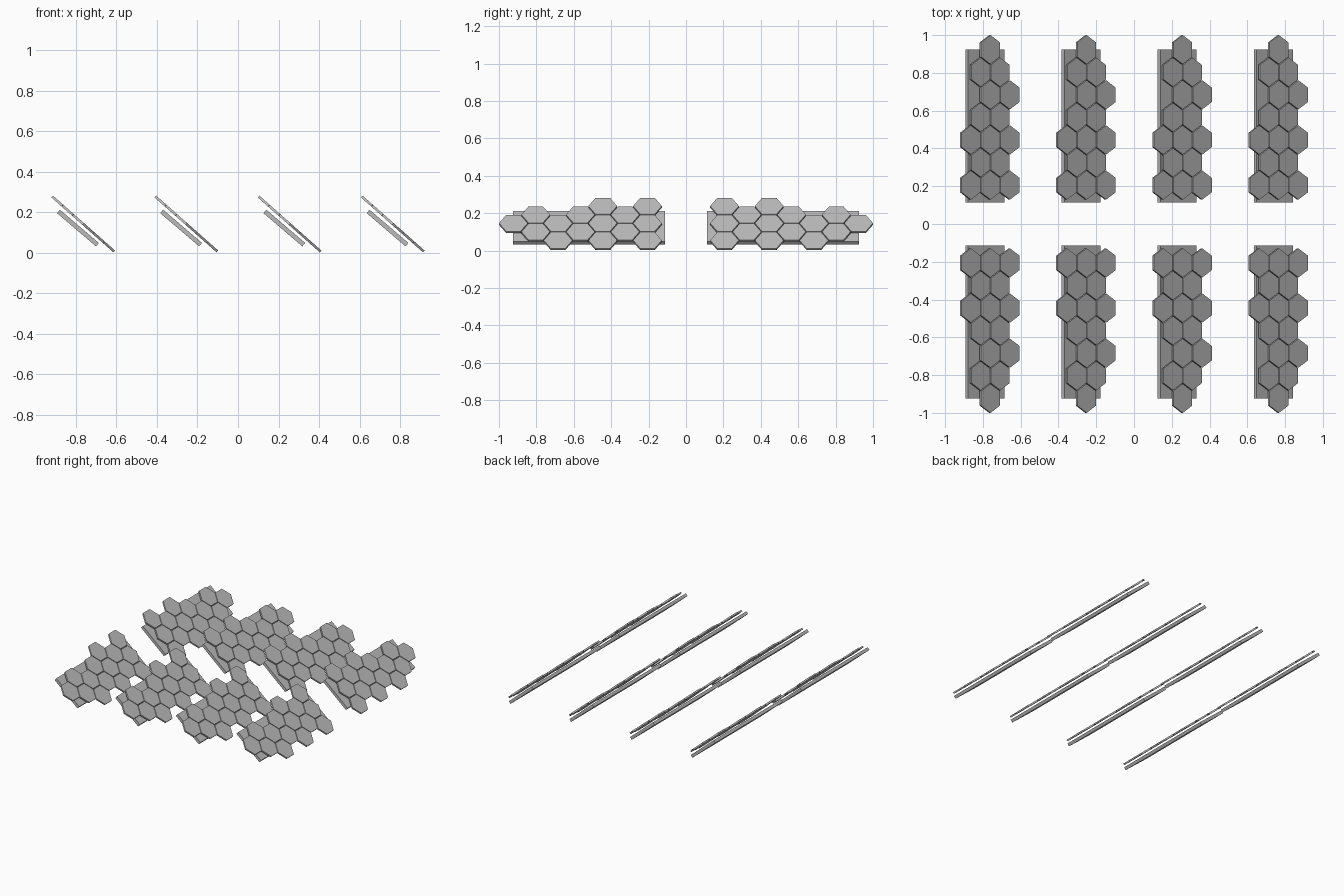
import bpy
import bmesh
import math
from mathutils import Matrix, Vector

cube = bpy.data.objects.get("Cube")
if cube:
    bpy.data.objects.remove(cube, do_unlink=True)

# Single flat grey
grey = bpy.data.materials.new("mid_grey")
grey.use_nodes = True
colour = (0.5, 0.5, 0.5, 1)
grey.diffuse_color = colour
grey.node_tree.nodes["Principled BSDF"].inputs["Base Color"].default_value = colour

RADIUS, THICK = 0.0768, 0.012
ROW = 0.1195                      # spacing of tile rows along y
COLUMN = ROW * 2 / math.sqrt(3)   # spacing of tiles down the slope
FIRST_ROW = 0.206
TILT = math.radians(41.5)
BAR_TILT = math.radians(40.5)

# Tile offsets down the slope, row by row from the middle outwards
ROWS = [(-1, 0, 1), (-.5, .5), (-1, 0, 1), (-.5, .5), (0, 1), (-.5, .5), (0,)]


def finish(bm, name, tilt, location):
    mesh = bpy.data.meshes.new(name)
    bmesh.ops.recalc_face_normals(bm, faces=bm.faces)
    bm.to_mesh(mesh)
    bm.free()
    mesh.materials.append(grey)
    obj = bpy.data.objects.new(name, mesh)
    obj.location = location
    obj.rotation_euler = (0, tilt, 0)
    bpy.context.collection.objects.link(obj)


def hex_tiles(name, x, side):
    bm = bmesh.new()
    for i, row in enumerate(ROWS):
        for offset in row:
            centre = Vector((offset * COLUMN, side * (FIRST_ROW + i * ROW), 0))
            # Corners point along y
            bmesh.ops.create_cone(
                bm, cap_ends=True, segments=6, radius1=RADIUS, radius2=RADIUS,
                depth=THICK, matrix=Matrix.Translation(centre))
    # Make sure the corners, not the flats, lie on the y axis
    finish(bm, name, TILT, (x, 0, 0.142))


def backing_bar(name, x, side):
    bm = bmesh.new()
    size = Matrix.Diagonal((0.252, 0.811, 0.022, 1))
    bmesh.ops.create_cube(
        bm, size=1, matrix=Matrix.Translation((0, side * 0.5185, 0)) @ size)
    finish(bm, name, BAR_TILT, (x - 0.026, 0, 0.122))


# Four columns of panels, mirrored front to back
for column in range(4):
    x = (column - 1.5) * 0.509
    for side, label in ((-1, "front"), (1, "back")):
        hex_tiles(f"{label}_hex_tiles_{column + 1}", x, side)
        backing_bar(f"{label}_backing_bar_{column + 1}", x, side)
